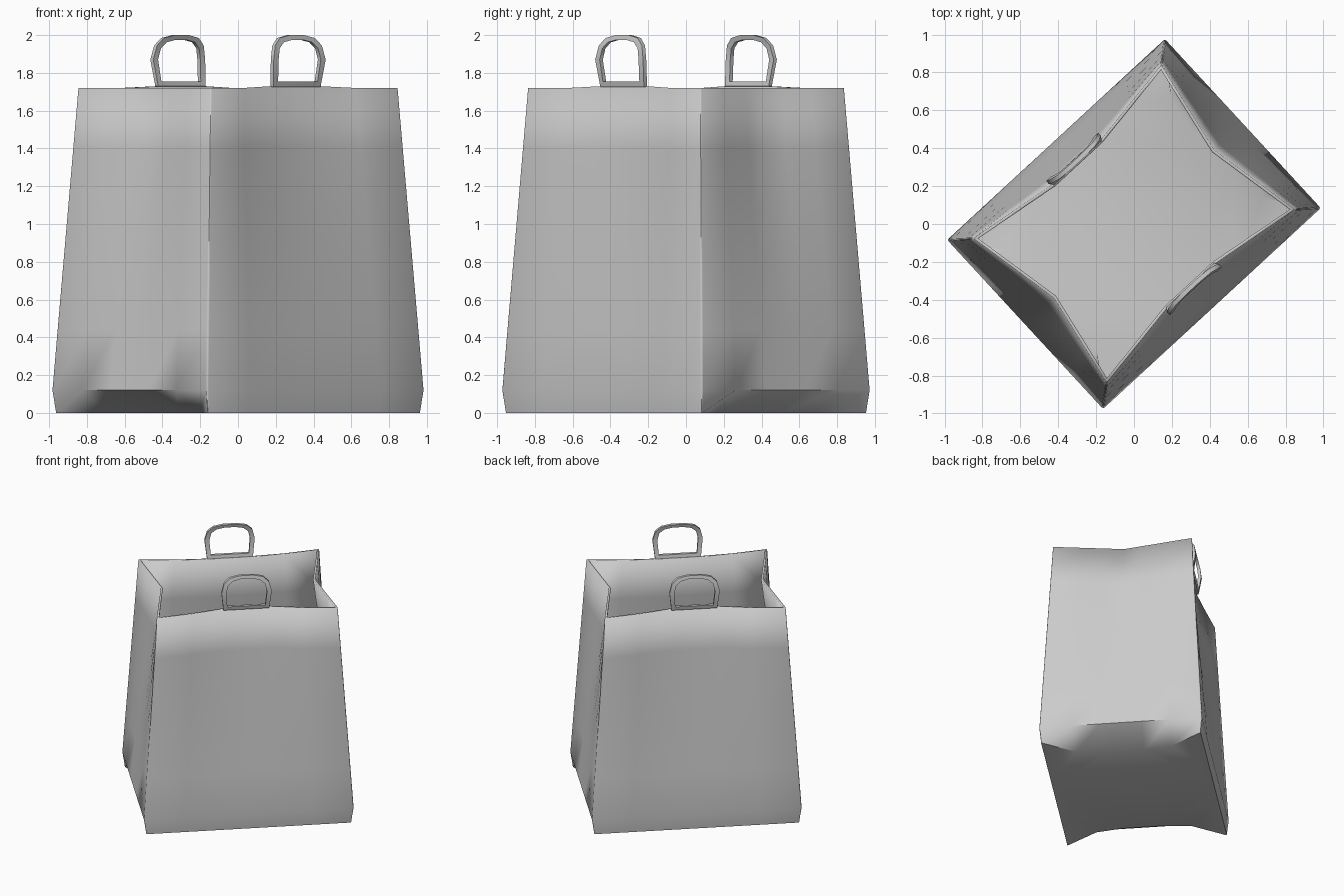
import bpy, bmesh, math

if "Cube" in bpy.data.objects:
    bpy.data.objects.remove(bpy.data.objects["Cube"])

TURN = math.atan2(0.678, 0.735)   # the bag stands turned about z


def finish(bm, name):
    bmesh.ops.recalc_face_normals(bm, faces=bm.faces)
    me = bpy.data.meshes.new(name)
    bm.to_mesh(me)
    bm.free()
    ob = bpy.data.objects.new(name, me)
    bpy.context.collection.objects.link(ob)
    ob.rotation_euler.z = TURN
    return ob


def smooth(ob, deg):
    bpy.ops.object.select_all(action='DESELECT')
    ob.select_set(True)
    bpy.context.view_layer.objects.active = ob
    bpy.ops.object.shade_smooth_by_angle(angle=math.radians(deg))


def outline(hu, hn, wide_in, gusset_in, round_gusset):
    """Rectangle whose wide sides and gusset sides are pinched inward."""
    half = []
    for t in (-1, -0.6, -0.25, 0, 0.25, 0.6):
        half.append((t * hu, -hn + wide_in * min(1, (1 - abs(t)) / 0.75)))
    for t in (-1, -0.6, -0.25, 0, 0.25, 0.6):
        k = 1 - abs(t)
        if round_gusset:
            k = min(1, k * 2.1)
        half.append((hu - gusset_in * k, t * hn))
    return half + [(-x, -y) for x, y in half]


# Paper bag: tapered walls, folded-in gussets, closed floor
foot = outline(0.768, 0.595, 0.0, 0.2, True)
low = outline(0.782, 0.607, 0.0, 0.0, False)
top = outline(0.676, 0.52, 0.075, 0.10, False)
bm = bmesh.new()
rings = [[bm.verts.new((x, y, 0)) for x, y in foot]]
STEPS = 5
for s in range(STEPS + 1):
    f = s / STEPS
    ring = []
    for i, (a, b) in enumerate(zip(low, top)):
        lift = 0.01 * f if i % 12 in (2, 3, 4) else 0
        ring.append(bm.verts.new((a[0] + (b[0] - a[0]) * f,
                                  a[1] + (b[1] - a[1]) * f,
                                  0.12 + 1.6 * f + lift)))
    rings.append(ring)
n = len(foot)
for r0, r1 in zip(rings, rings[1:]):
    for i in range(n):
        j = (i + 1) % n
        bm.faces.new((r0[i], r0[j], r1[j], r1[i]))
floor = bm.faces.new(rings[0][::-1])
bmesh.ops.triangulate(bm, faces=[floor])
# outward winding is already consistent; soften the four vertical folds
bm.normal_update()
folds = [e for e in bm.edges
         if len(e.link_faces) == 2 and e.calc_face_angle() > math.radians(60)
         and abs(e.verts[0].co.z - e.verts[1].co.z) > 0.05]
bmesh.ops.bevel(bm, geom=folds, offset=0.01, segments=2, profile=0.5,
                affect='EDGES')
bag = finish(bm, "bag_body")
wall = bag.modifiers.new("paper_thickness", 'SOLIDIFY')
wall.thickness = 0.016
wall.offset = -1
smooth(bag, 50)

# Handles: flat D-shaped loops, bulging slightly outward
OUTER = [(0.17, 1.725), (0.187, 1.87), (0.168, 1.945), (0.125, 1.985), (0.05, 2.0)]
INNER = [(0.142, 1.755), (0.152, 1.87), (0.138, 1.93), (0.102, 1.962), (0.04, 1.975)]


def handle(name, side):
    bm = bmesh.new()

    def loop(pts, y):
        pts = pts + [(-u, z) for u, z in reversed(pts)]
        out = []
        for u, z in pts:
            lean = 0.022 * math.sin(math.pi * min(1, (z - 1.725) / 0.275))
            out.append(bm.verts.new((side * u, -side * (y + lean), z)))
        return out

    loops = [loop(OUTER, 0.437), loop(OUTER, 0.46),
             loop(INNER, 0.46), loop(INNER, 0.437)]
    for a, b in zip(loops, loops[1:] + loops[:1]):
        for i in range(len(a)):
            j = (i + 1) % len(a)
            bm.faces.new((a[i], a[j], b[j], b[i]))
    smooth(finish(bm, name), 40)


handle("front_handle", 1)
handle("back_handle", -1)
